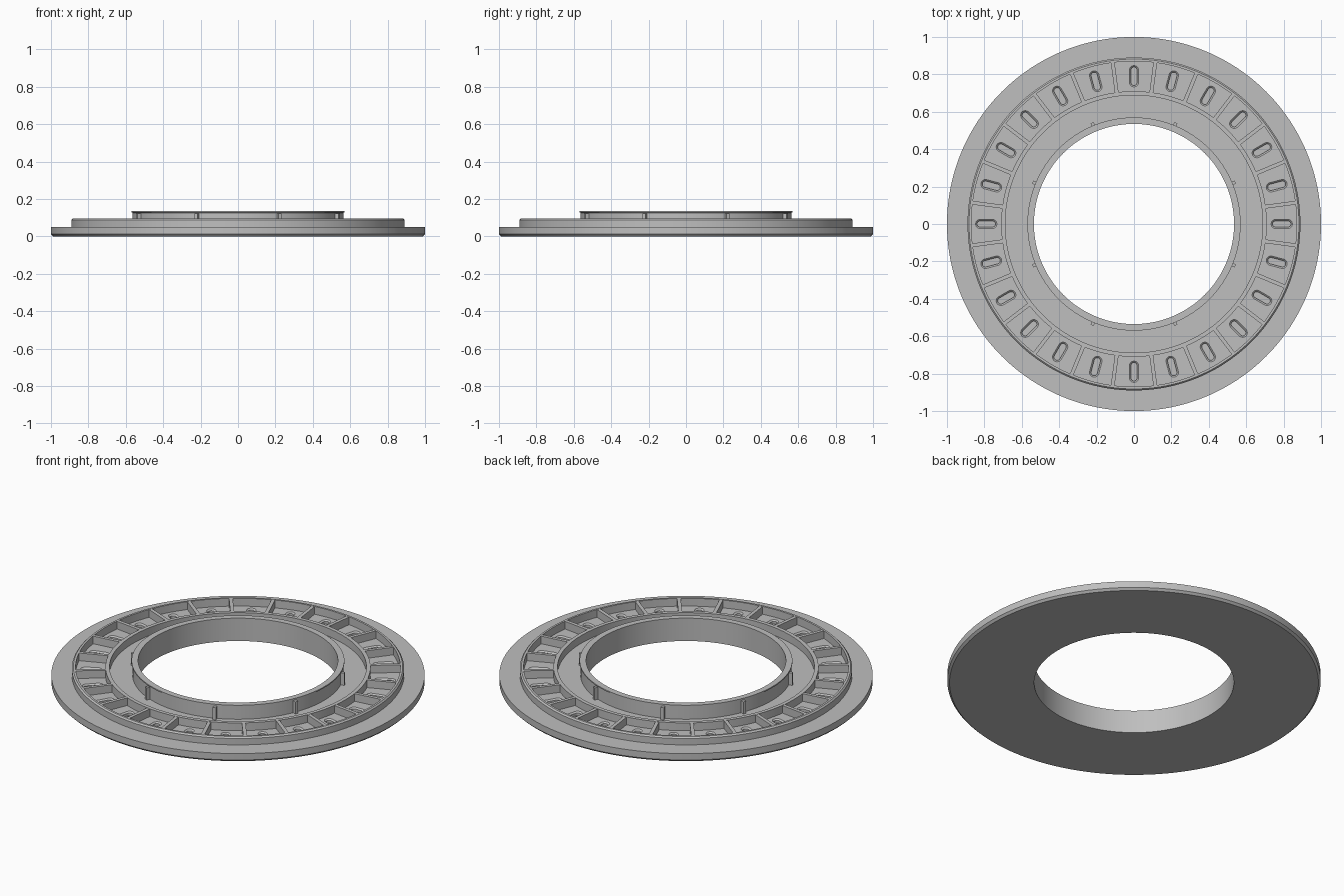
import bpy, bmesh, math
from mathutils import Matrix

if "Cube" in bpy.data.objects:
    bpy.data.objects.remove(bpy.data.objects["Cube"])

SEG = 192
POCKETS = 24
FLOOR = 0.05

grey = bpy.data.materials.new("plain grey")
grey.diffuse_color = (0.52, 0.52, 0.52, 1)
grey.use_nodes = True
grey.node_tree.nodes["Principled BSDF"].inputs["Base Color"].default_value = grey.diffuse_color


def finish(name, bm):
    bmesh.ops.recalc_face_normals(bm, faces=bm.faces)
    mesh = bpy.data.meshes.new(name)
    bm.to_mesh(mesh)
    bm.free()
    mesh.materials.append(grey)
    ob = bpy.data.objects.new(name, mesh)
    bpy.context.collection.objects.link(ob)
    return ob


def smooth(ob):
    bpy.ops.object.select_all(action='DESELECT')
    ob.select_set(True)
    bpy.context.view_layer.objects.active = ob
    bpy.ops.object.shade_smooth_by_angle(angle=math.radians(25))


def lathe(name, profile):
    """Revolve a closed (radius, height) profile around z."""
    bm = bmesh.new()
    rings = []
    for i in range(SEG):
        a = 2 * math.pi * i / SEG
        rings.append([bm.verts.new((r * math.cos(a), r * math.sin(a), z)) for r, z in profile])
    n = len(profile)
    for i in range(SEG):
        p, q = rings[i], rings[(i + 1) % SEG]
        for j in range(n):
            k = (j + 1) % n
            bm.faces.new((p[j], q[j], q[k], p[k]))
    return finish(name, bm)


def polar_boxes(name, count, offset, r0, r1, width, z0, z1):
    """Ring of equal boxes pointing outwards."""
    bm = bmesh.new()
    for i in range(count):
        turn = Matrix.Rotation(offset + 2 * math.pi * i / count, 4, 'Z')
        place = Matrix.Translation(((r0 + r1) / 2, 0, (z0 + z1) / 2))
        size = Matrix.Diagonal((r1 - r0, width, z1 - z0, 1))
        bmesh.ops.create_cube(bm, size=1, matrix=turn @ place @ size)
    return finish(name, bm)


def slot_ring(name, count, radius, half_straight, levels):
    """Ring of rounded slots; levels are (height, half width)."""
    bm = bmesh.new()
    for i in range(count):
        turn = Matrix.Rotation(2 * math.pi * i / count, 4, 'Z')
        loops = []
        for z, w in levels:
            loop = []
            for end in (0, 1):
                for s in range(9):
                    a = -math.pi / 2 + math.pi * (s / 8 + end)
                    x = radius + (half_straight if end == 0 else -half_straight) + w * math.cos(a)
                    loop.append(bm.verts.new(turn @ Matrix.Translation((x, w * math.sin(a), z)).translation))
            loops.append(loop)
        n = len(loops[0])
        for lo, hi in zip(loops, loops[1:]):
            for j in range(n):
                k = (j + 1) % n
                bm.faces.new((lo[j], lo[k], hi[k], hi[j]))
        bm.faces.new(loops[0][::-1])
        bm.faces.new(loops[-1])
    return finish(name, bm)


# Flat base flange with chamfered lower rim
base = lathe("base_flange", [(0.535, 0), (0.988, 0), (1.0, 0.012), (1.0, FLOOR), (0.535, FLOOR)])

# Rounded slots sunk into the pocket floors
cutter = slot_ring("slot_cutter", POCKETS, 0.79, 0.032,
                   [(0.028, 0.017), (0.043, 0.017), (0.0515, 0.027), (0.08, 0.027)])
cutter.hide_render = True
mod = base.modifiers.new("slots", 'BOOLEAN')
mod.operation = 'DIFFERENCE'
mod.solver = 'EXACT'
mod.object = cutter
bpy.context.view_layer.objects.active = base
bpy.ops.object.modifier_apply(modifier=mod.name)
bpy.data.objects.remove(cutter, do_unlink=True)
smooth(base)

# Circular walls around the pockets
B = FLOOR - 0.005
smooth(lathe("outer_wall", [(0.87, B), (0.89, B), (0.89, 0.088), (0.882, 0.096), (0.87, 0.096)]))
smooth(lathe("inner_wall", [(0.688, B), (0.71, B), (0.71, 0.096), (0.688, 0.096)]))

# Tall collar around the central hole
smooth(lathe("collar", [(0.535, B), (0.565, B), (0.565, 0.126), (0.57, 0.128),
                        (0.57, 0.135), (0.535, 0.135)]))

# Radial ribs dividing the pockets
polar_boxes("pocket_ribs", POCKETS, math.pi / POCKETS, 0.70, 0.875, 0.02, B, 0.095)

# Small upright pins on the collar
polar_boxes("collar_pins", 8, math.pi / 8, 0.555, 0.586, 0.018, B, 0.122)
